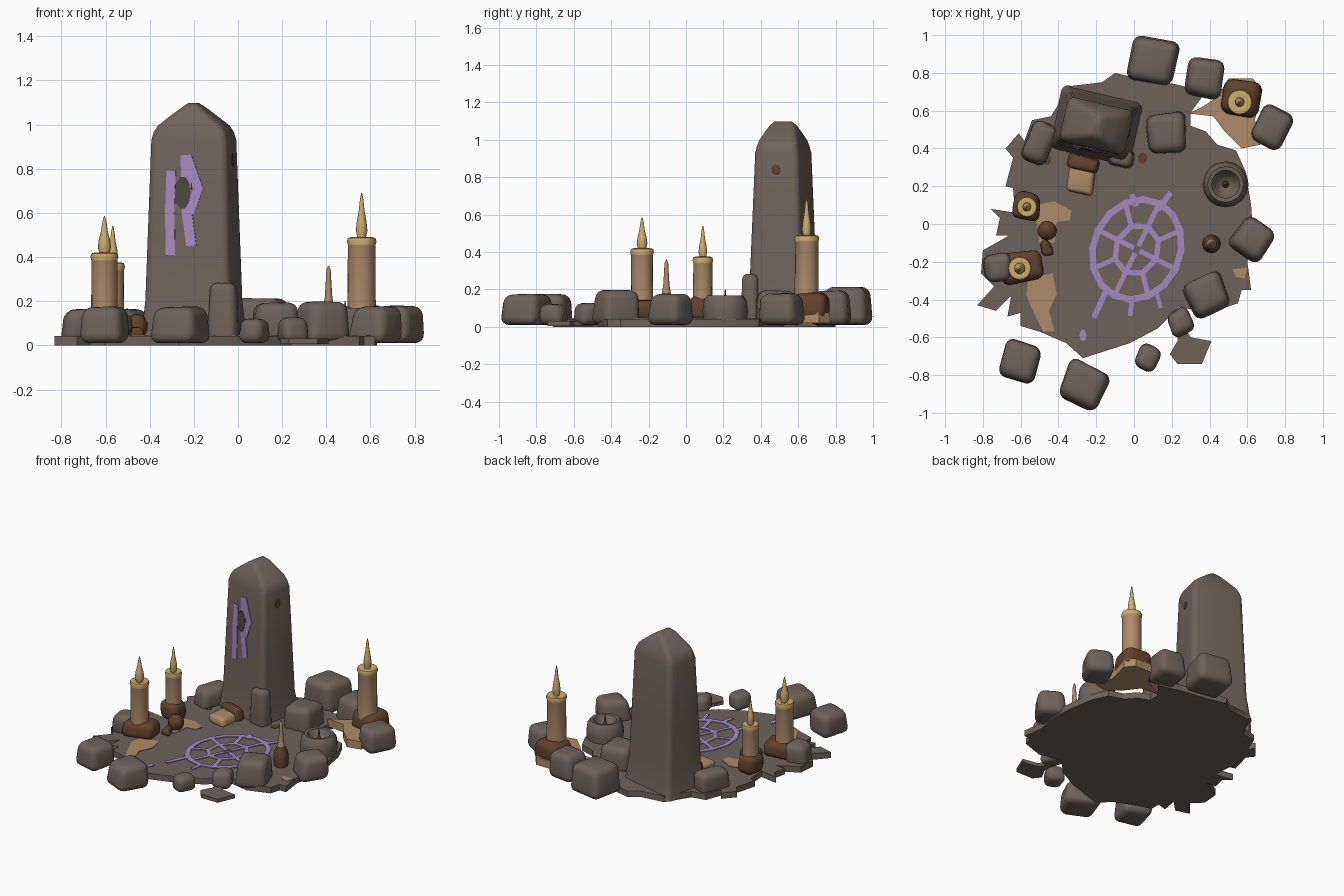
import bpy, bmesh, math, random
from mathutils import Matrix, Vector

if "Cube" in bpy.data.objects:
    bpy.data.objects.remove(bpy.data.objects["Cube"])

random.seed(4)


def material(name, rgb):
    m = bpy.data.materials.new(name)
    m.diffuse_color = (*rgb, 1)
    m.use_nodes = True
    m.node_tree.nodes["Principled BSDF"].inputs["Base Color"].default_value = m.diffuse_color
    return m


STONE = material("grey stone", (0.155, 0.124, 0.104))
DARK = material("dark stone", (0.075, 0.062, 0.052))
TAN = material("tan wax", (0.42, 0.26, 0.145))
YELLOW = material("yellow wax", (0.62, 0.42, 0.15))
BROWN = material("brown wax", (0.12, 0.055, 0.025))
PURPLE = material("purple paint", (0.38, 0.25, 0.53))


def finish(name, bm, mats, angle=40, rule=None):
    bmesh.ops.recalc_face_normals(bm, faces=bm.faces)
    if rule:
        for f in bm.faces:
            f.material_index = rule(f.calc_center_median())
    me = bpy.data.meshes.new(name)
    bm.to_mesh(me)
    bm.free()
    for m in mats:
        me.materials.append(m)
    me.shade_smooth()
    me.set_sharp_from_angle(angle=math.radians(angle))
    ob = bpy.data.objects.new(name, me)
    bpy.context.collection.objects.link(ob)
    return ob


def loft(name, rings, mats, angle=40, rule=None):
    bm = bmesh.new()
    rows = [[bm.verts.new(p) for p in r] for r in rings]
    n = len(rows[0])
    for a, b in zip(rows, rows[1:]):
        for i in range(n):
            j = (i + 1) % n
            bm.faces.new((a[i], a[j], b[j], b[i]))
    bm.faces.new(rows[0][::-1])
    bm.faces.new(rows[-1])
    return finish(name, bm, mats, angle, rule)


def lathe(name, x, y, profile, mats, rule=None, n=16):
    rings = [[(x + max(r, 0.002) * math.cos(t * math.tau / n),
               y + max(r, 0.002) * math.sin(t * math.tau / n), z) for t in range(n)]
             for r, z in profile]
    return loft(name, rings, mats, 50, rule)


def rock(name, x, y, sx, sy, top, rot=0, mat=STONE, z0=0.01, round_=0.045):
    """Rounded, slightly uneven block."""
    bm = bmesh.new()
    bmesh.ops.create_cube(bm, size=1)
    for v in bm.verts:
        k = 0.93 if v.co.z > 0 else 1.03
        v.co = Vector((v.co.x * sx * k + random.uniform(-.012, .012),
                       v.co.y * sy * k + random.uniform(-.012, .012),
                       (top - z0) * (v.co.z + 0.5) + z0))
        if v.co.z > z0 + 0.02:
            v.co.z -= random.uniform(0, 0.012)
    w = min(round_, 0.32 * min(sx, sy, top - z0))
    bmesh.ops.bevel(bm, geom=bm.edges[:], offset=w, segments=4, profile=0.5, affect='EDGES')
    low = min(v.co.z for v in bm.verts)
    bm.transform(Matrix.Translation((x, y, z0 - low)) @ Matrix.Rotation(math.radians(rot), 4, 'Z'))
    return finish(name, bm, [mat], 60)


def plates(name, polys, place, mat, lo, hi):
    """Thin prisms; place maps (u, v, height) to space."""
    bm = bmesh.new()
    for p in polys:
        a = [bm.verts.new(place(u, v, lo)) for u, v in p]
        b = [bm.verts.new(place(u, v, hi)) for u, v in p]
        bm.faces.new(a[::-1])
        bm.faces.new(b)
        for i in range(len(p)):
            j = (i + 1) % len(p)
            bm.faces.new((a[i], a[j], b[j], b[i]))
    return finish(name, bm, [mat], 30)


def stroke(pts, w):
    """One quad per segment of a painted line."""
    out = []
    for a, b in zip(pts, pts[1:]):
        a, b = Vector(a), Vector(b)
        d = (b - a).normalized()
        s = Vector((-d.y, d.x)) * w / 2
        a, b = a - d * w * 0.25, b + d * w * 0.25
        out.append([a + s, a - s, b - s, b + s])
    return out


def flat(u, v, h):
    return (u, v, h)


# ragged ground slab
outline = [(-.27, -.71), (-.02, -.63), (.13, -.55), (.24, -.44), (.4, -.47), (.55, -.42),
           (.57, -.35), (.62, -.35), (.6, -.2), (.63, -.05), (.62, .1), (.59, .28), (.54, .39),
           (.44, .42), (.38, .49), (.3, .52), (.3, .59), (.38, .7), (.22, .74), (.02, .77),
           (-.1, .8), (-.17, .75), (-.34, .73), (-.44, .57), (-.54, .55), (-.58, .44), (-.61, .48),
           (-.68, .4), (-.64, .35), (-.68, .2), (-.64, .19), (-.63, .06), (-.76, .08), (-.71, .03),
           (-.73, -.06), (-.66, -.06), (-.8, -.14), (-.81, -.26), (-.74, -.33), (-.83, -.43),
           (-.73, -.46), (-.65, -.38), (-.67, -.49), (-.6, -.47), (-.6, -.54), (-.5, -.57), (-.36, -.63)]
plates("ground_slab", [outline], flat, STONE, 0.0, 0.042)
plates("ground_flake", [[(.24, -.5), (.3, -.6), (.41, -.62), (.36, -.74), (.23, -.74), (.19, -.69), (.23, -.62)]],
       flat, STONE, 0.005, 0.03)

# ring of stones: x, y, width, depth, top, turn
stones = [(.10, .865, .24, .22, .215, -10), (.375, .77, .19, .2, .2, -10), (.735, .51, .18, .21, .185, -28),
          (.175, .48, .2, .21, .2, 5), (.63, -.08, .2, .2, .18, -35), (.39, -.375, .21, .2, .2, 22),
          (.25, -.52, .13, .13, .13, 25), (.07, -.71, .12, .14, .13, -25), (-.265, -.855, .23, .21, .18, -25),
          (-.605, -.73, .2, .2, .18, -18), (-.5, .43, .14, .22, .17, -22), (-.72, -.23, .15, .15, .17, 8),
          (-.07, .35, .12, .1, .29, -13)]
for i, s in enumerate(stones):
    rock(f"stone_{i + 1}", *s)

# hollow stone with a burnt-out wick
lathe("hollow_stone", .485, .21, [(.112, .01), (.122, .08), (.115, .14), (.095, .168), (.075, .165),
                                  (.055, .13), (.03, .1), (0, .095)], [STONE])
lathe("hollow_stone_wick", .485, .21, [(.02, .09), (.016, .12), (.008, .15), (0, .2)], [BROWN], n=8)

# standing stone: tapered rounded-rectangle loft with a ridged top
TURN = Matrix.Translation((-.2, .52, 0)) @ Matrix.Rotation(math.radians(-13), 4, 'Z')


def half_depth(z):
    return .155 - .037 * z


def half_width(z):
    return .205 - .03 * z


def section(hw, hd, z):
    r = min(.035, hw * .6, hd * .6)
    pts = []
    for k, (sx, sy) in enumerate([(1, 1), (-1, 1), (-1, -1), (1, -1)]):
        for i in range(5):
            t = math.radians(90 * k + 22.5 * i)
            pts.append(TURN @ Vector((sx * (hw - r) + r * math.cos(t), sy * (hd - r) + r * math.sin(t), z)))
    return pts


levels = [(.222, .175, .01), (.212, .165, .06)]
levels += [(half_width(z), half_depth(z), z) for z in (.2, .5, .93)]
levels += [(.168, .113, .965), (.15, .106, .995), (.095, .088, 1.04), (.045, .068, 1.078), (.015, .045, 1.098)]
loft("standing_stone", [section(*l) for l in levels], [STONE], 40)

# painted mark, chip and stain on the standing stone


def on_front(x, z, h):
    return TURN @ Vector(((x + .231) / .974, -half_depth(z) - h, z))


def on_right(y, z, h):
    return TURN @ Vector((half_width(z) + h, y, z))


def disc(u, v, ru, rv, n=10):
    return [(u + ru * math.cos(i * math.tau / n), v + rv * math.sin(i * math.tau / n)) for i in range(n)]


mark = (stroke([(-.305, .78), (-.31, .6), (-.305, .42)], .042)
        + stroke([(-.24, .85), (-.232, .6), (-.212, .46)], .045)
        + stroke([(-.232, .85), (-.182, .71), (-.215, .61)], .042))
plates("stone_mark", mark, on_front, PURPLE, -.003, .004)
plates("stone_chip", [disc(-.252, .69, .036, .075)], on_front, DARK, -.003, .006)
plates("stone_stain", [disc(0, .84, .024, .03)], on_right, BROWN, -.003, .003)

# painted ring on the ground: two loops, spokes and trailing tips
def ring_pt(i, k):
    t = math.radians(45 * i + 22)
    return (.015 + .235 * k * math.cos(t) + .03 * k * math.sin(t), -.135 + .265 * k * math.sin(t))


ring = stroke([ring_pt(i / 2, 1) for i in range(17)], .034)
ring += stroke([ring_pt(i, .5) for i in range(9)], .028)
for i in range(8):
    ring += stroke([ring_pt(i, 0.1 if i % 2 else .5), ring_pt(i, 1)], .026)
ring += stroke([(.13, .08), (.19, .16)], .03) + stroke([(.01, .1), (-.01, .15)], .03)
ring += stroke([(-.15, -.36), (-.21, -.49)], .03) + stroke([(-.01, -.4), (-.02, -.48)], .025)
ring += stroke([(.12, -.36), (.14, -.44)], .022)
ring.append(disc(-.27, -.59, .018, .032))
plates("ground_ring", ring, flat, PURPLE, .039, .047)

# spilled tan wax on the ground
plates("wax_spills", [
    [(-.56, -.29), (-.43, -.26), (-.41, -.37), (-.45, -.46), (-.42, -.57), (-.48, -.57), (-.53, -.47), (-.57, -.38)],
    [(-.53, .1), (-.42, .12), (-.33, .07), (-.34, .02), (-.41, .01), (-.42, -.1), (-.5, -.1)],
    [(.52, -.24), (.6, -.23), (.585, -.29), (.54, -.28)]], flat, TAN, .036, .046)
plates("candle_spill", [[(.29, .585), (.42, .57), (.48, .49), (.57, .4), (.67, .42), (.64, .55), (.68, .71),
                         (.63, .77), (.5, .77), (.44, .67), (.36, .62)]], flat, TAN, .02, .075)
rock("wax_lump", -.28, .24, .14, .15, .1, -12, TAN, .03)
rock("wax_lump_edge", -.27, .32, .15, .07, .13, -12, BROWN, .03)
plates("ground_stain", [disc(.045, .35, .025, .03), disc(-.46, .34, .02, .03)], flat, BROWN, .039, .045)

# candles: brown base, tan body with yellow rim, tapering flame


def candle(name, x, y, r, z0, z1, tip, fr, base):
    rock(name + "_base", *base, BROWN, .035, .05)
    lathe(name + "_body", x, y, [(r * 1.05, z0), (r, z0 + .04), (r * .98, z1 - .035), (r * 1.06, z1 - .02),
                                 (r * .98, z1 - .004), (r * .75, z1), (r * .45, z1 - .006), (0, z1 - .006)],
          [TAN, YELLOW], lambda c: int(c.z > z1 - .03))
    h = tip - z1
    lathe(name + "_flame", x, y, [(fr * .7, z1 - .01), (fr, z1 + h * .15), (fr * .85, z1 + h * .35),
                                  (fr * .5, z1 + h * .6), (fr * .3, z1 + h * .85), (0, tip)], [YELLOW], n=10)


candle("back_candle", .56, .645, .064, .12, .49, .69, .026, (.565, .665, .21, .19, .19, -8))
candle("left_candle", -.605, -.235, .06, .1, .42, .585, .03, (-.59, -.225, .22, .17, .15, 8))
candle("middle_candle", -.567, .09, .052, .1, .375, .54, .024, (-.57, .1, .15, .15, .17, -8))

# snuffed small candle and a wax knob
lathe("snuffed_candle", .41, -.105, [(.045, .04), (.05, .09), (.045, .14), (.024, .18), (.017, .22),
                                     (.012, .3), (.01, .34), (0, .36)],
      [BROWN, TAN], lambda c: int(c.z > .2), 12)
lathe("wax_knob", -.46, -.035, [(.035, .04), (.05, .07), (.052, .1), (.035, .13), (0, .142)], [BROWN], n=12)
rock("wax_knob_drip", -.465, -.13, .06, .08, .09, 15, BROWN, .035)
